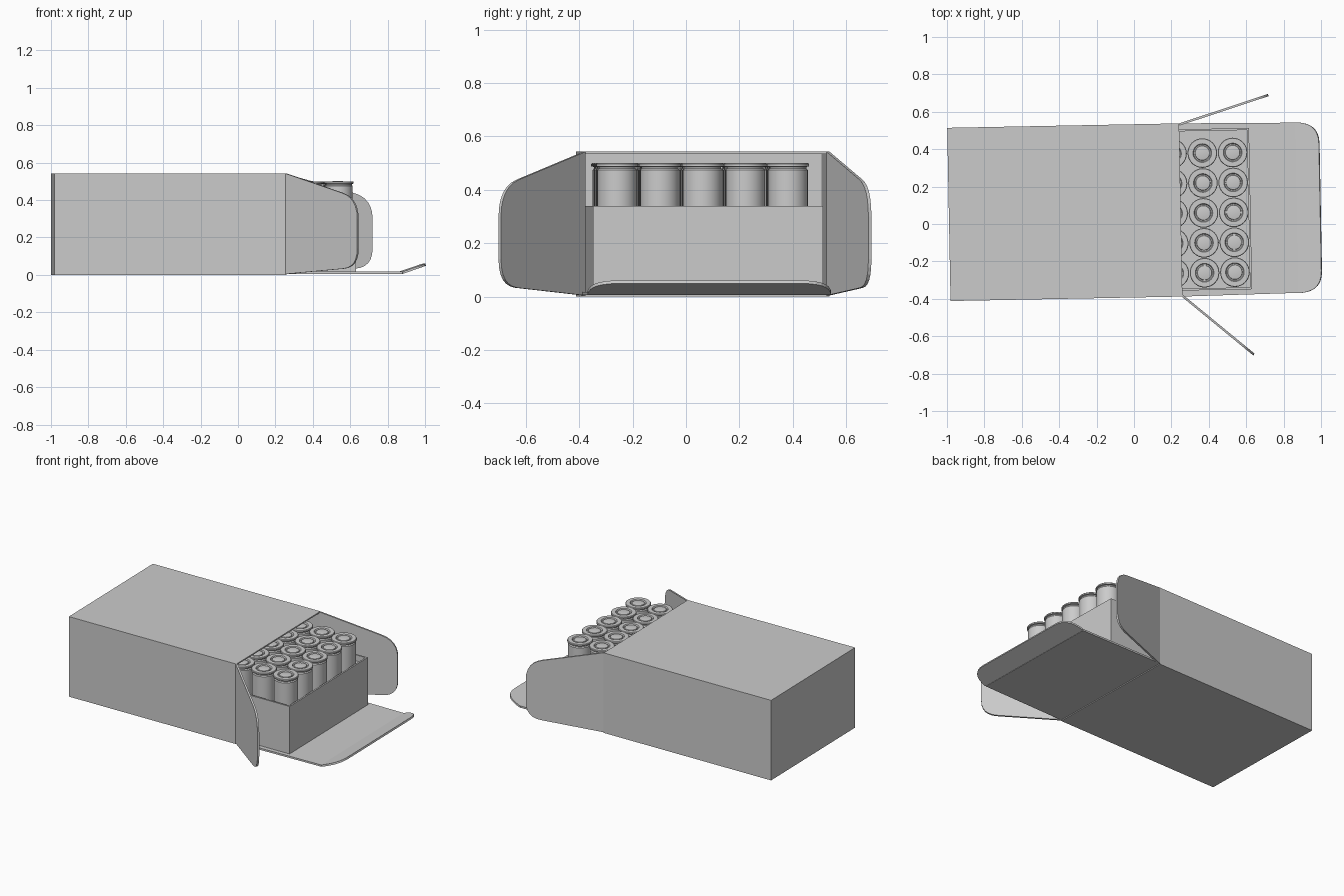
import bpy, bmesh
from math import radians, sin, cos, pi
from mathutils import Matrix, Vector

if "Cube" in bpy.data.objects:
    bpy.data.objects.remove(bpy.data.objects["Cube"])

# Shared frame: origin at the middle of the open end, slightly turned
BASE = Matrix.Translation((0.25, 0.075, 0)) @ Matrix.Rotation(radians(1.1), 4, 'Z')
HALF, TOP, LENGTH, CARD = 0.463, 0.543, 1.24, 0.012


def make_object(name, bm, matrix):
    bmesh.ops.recalc_face_normals(bm, faces=bm.faces)
    mesh = bpy.data.meshes.new(name)
    bm.to_mesh(mesh)
    bm.free()
    ob = bpy.data.objects.new(name, mesh)
    bpy.context.collection.objects.link(ob)
    ob.matrix_world = BASE @ matrix
    return ob


def box(lo, hi):
    bm = bmesh.new()
    bmesh.ops.create_cube(bm, size=1)
    lo, hi = Vector(lo), Vector(hi)
    for v in bm.verts:
        v.co = [lo[i] + (v.co[i] + 0.5) * (hi[i] - lo[i]) for i in range(3)]
    return bm


def rounded(points, steps=6):
    """Outline from (x, y, radius) corners, each rounded with a curve."""
    out = []
    for i, (x, y, r) in enumerate(points):
        p = Vector((x, y))
        if r == 0:
            out.append(p)
            continue
        a = p + (Vector(points[i - 1][:2]) - p).normalized() * r
        b = p + (Vector(points[(i + 1) % len(points)][:2]) - p).normalized() * r
        for k in range(steps + 1):
            t = k / steps
            out.append(a * (1 - t) ** 2 + p * 2 * t * (1 - t) + b * t * t)
    return out


def panel(name, points, matrix):
    """Card panel in local XY, thickened along +Z."""
    bm = bmesh.new()
    face = bm.faces.new([bm.verts.new((p.x, p.y, 0)) for p in rounded(points)])
    ext = bmesh.ops.extrude_face_region(bm, geom=[face])
    bmesh.ops.translate(bm, vec=(0, 0, CARD),
                        verts=[g for g in ext['geom'] if isinstance(g, bmesh.types.BMVert)])
    return make_object(name, bm, matrix)


# Card sleeve, open at the right end
bm = box((-LENGTH, -HALF, 0), (0, HALF, TOP))
bm.faces.ensure_lookup_table()
open_end = max(bm.faces, key=lambda f: f.calc_center_median().x)
bmesh.ops.delete(bm, geom=[open_end], context='FACES_ONLY')
sleeve = make_object("sleeve", bm, Matrix())
mod = sleeve.modifiers.new("card_thickness", 'SOLIDIFY')
mod.thickness, mod.offset = CARD, -1

# Side flaps, swung open by different amounts
FLAP = [(0, 0.004, 0), (0.5, 0.04, 0.1), (0.5, 0.41, 0.11), (0, TOP, 0)]
for name, side, angle in (("back_side_flap", 1, 17.2), ("front_side_flap", -1, -40.5)):
    y = HALF if side > 0 else -HALF + CARD
    panel(name, FLAP, Matrix.Translation((0, y, 0))
          @ Matrix.Rotation(radians(angle), 4, 'Z') @ Matrix.Rotation(pi / 2, 4, 'X'))

# Bottom flap and its raised tuck tab
panel("bottom_flap", [(0, -HALF, 0), (0.622, -0.455, 0), (0.622, 0.455, 0), (0, HALF, 0)],
      Matrix.Translation((0, 0, 0.006)))
panel("tuck_tab", [(0, -0.458, 0.01), (0.132, -0.44, 0.1), (0.132, 0.44, 0.1), (0, 0.458, 0.01)],
      Matrix.Translation((0.624, 0, 0.006)) @ Matrix.Rotation(radians(-19), 4, 'Y'))

# Tray with a thin rim and recessed top
bm = box((-1.2, -0.431, 0.018), (0.373, 0.431, 0.34))
top = max(bm.faces, key=lambda f: f.calc_center_median().z)
bmesh.ops.inset_region(bm, faces=[top], thickness=0.015)
ext = bmesh.ops.extrude_face_region(bm, geom=[top])
bmesh.ops.delete(bm, geom=[top], context='FACES_ONLY')
bmesh.ops.translate(bm, vec=(0, 0, -0.04),
                    verts=[g for g in ext['geom'] if isinstance(g, bmesh.types.BMVert)])
make_object("tray", bm, Matrix())

# Rimmed cylinder, turned from a profile of (radius, height)
PROFILE = [(0.074, 0.29), (0.074, 0.474), (0.069, 0.480), (0.069, 0.486), (0.079, 0.488),
           (0.079, 0.496), (0.076, 0.5), (0.05, 0.5), (0.046, 0.492), (0.040, 0.492),
           (0.038, 0.498), (0.02, 0.501)]
SIDES = 32
bm = bmesh.new()
rings = [[bm.verts.new((r * cos(2 * pi * k / SIDES), r * sin(2 * pi * k / SIDES), z))
          for k in range(SIDES)] for r, z in PROFILE]
for a, b in zip(rings, rings[1:]):
    for k in range(SIDES):
        n = (k + 1) % SIDES
        bm.faces.new((a[k], a[n], b[n], b[k]))
bm.faces.new(rings[0][::-1])
bm.faces.new(rings[-1])
cylinder = make_object("rimmed_cylinder", bm, Matrix.Translation((0.283, -0.338, 0)))
bpy.context.view_layer.objects.active = cylinder
cylinder.select_set(True)
bpy.ops.object.shade_smooth_by_angle(angle=radians(30))

# Repeat the cylinder in rows
for col in range(7):
    for row in range(5):
        if col or row:
            copy = cylinder.copy()
            copy.name = f"rimmed_cylinder_{col}_{row}"
            bpy.context.collection.objects.link(copy)
            copy.matrix_world = BASE @ Matrix.Translation(
                (0.283 - col * 0.162, -0.338 + row * 0.16, 0))
